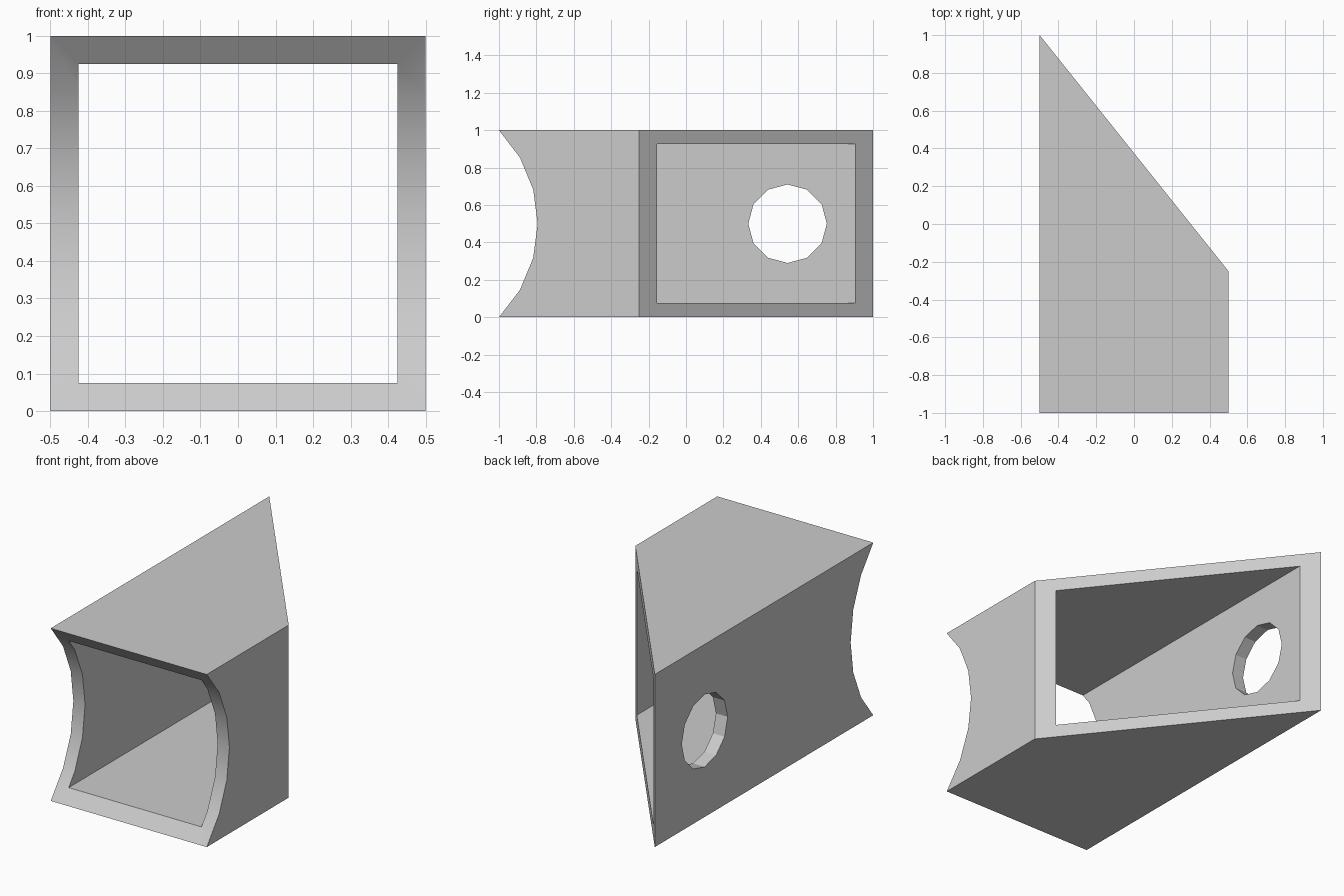
import bpy, bmesh, math
from mathutils import Vector

cube = bpy.data.objects.get("Cube")
if cube:
    bpy.data.objects.remove(cube, do_unlink=True)

WALL = 0.075
RADIUS = math.sqrt(0.5)

grey = bpy.data.materials.new("plain_grey")
grey.use_nodes = True
colour = (0.6, 0.6, 0.6, 1)
grey.diffuse_color = colour
grey.node_tree.nodes["Principled BSDF"].inputs["Base Color"].default_value = colour

# Side profile: quarter-circle scoop at the front, straight at the back
profile = []
for i in range(7):
    a = math.radians(-45 + 15 * i)
    profile.append((-1.5 + RADIUS * math.cos(a), 0.5 + RADIUS * math.sin(a)))
profile += [(1.3, 1), (1.3, 0)]

# Extrude the profile across the width
bm = bmesh.new()
face = bm.faces.new([bm.verts.new((-0.5, y, z)) for y, z in profile])
ext = bmesh.ops.extrude_face_region(bm, geom=[face])
moved = [v for v in ext["geom"] if isinstance(v, bmesh.types.BMVert)]
bmesh.ops.translate(bm, vec=(1, 0, 0), verts=moved)

# Cut the back off at a slant and cap it
cut = bmesh.ops.bisect_plane(
    bm, geom=bm.verts[:] + bm.edges[:] + bm.faces[:],
    plane_co=Vector((0.5, -0.25, 0)), plane_no=Vector((1.25, 1, 0)).normalized(),
    clear_outer=True)
rim = [e for e in cut["geom_cut"] if isinstance(e, bmesh.types.BMEdge)]
bmesh.ops.holes_fill(bm, edges=rim, sides=0)
bmesh.ops.recalc_face_normals(bm, faces=bm.faces[:])

mesh = bpy.data.meshes.new("slanted_tube")
bm.to_mesh(mesh)
bm.free()
mesh.materials.append(grey)
tube = bpy.data.objects.new("slanted_tube", mesh)
bpy.context.collection.objects.link(tube)


def subtract(cutter):
    """Cut a helper shape out of the tube, then remove the helper."""
    cutter.hide_render = True
    cutter.data.materials.append(grey)
    bpy.ops.object.select_all(action="DESELECT")
    tube.select_set(True)
    bpy.context.view_layer.objects.active = tube
    mod = tube.modifiers.new("cut", "BOOLEAN")
    mod.operation = "DIFFERENCE"
    mod.solver = "EXACT"
    mod.object = cutter
    bpy.ops.object.modifier_apply(modifier=mod.name)
    bpy.data.objects.remove(cutter, do_unlink=True)


# Square bore through the whole length
bpy.ops.mesh.primitive_cube_add(size=1, location=(0, 0, 0.5))
bore = bpy.context.object
bore.name = "bore_cutter"
bore.scale = (1 - 2 * WALL, 4, 1 - 2 * WALL)
bpy.context.view_layer.update()
subtract(bore)

# Twelve-sided hole in the long wall
bpy.ops.mesh.primitive_cylinder_add(
    vertices=12, radius=0.21, depth=0.3,
    location=(-0.5, 0.543, 0.5), rotation=(0, math.pi / 2, 0))
hole = bpy.context.object
hole.name = "hole_cutter"
bpy.context.view_layer.update()
subtract(hole)

# Smooth only the shallow scoop; everything else stays sharp
bpy.ops.object.shade_smooth_by_angle(angle=math.radians(20))
